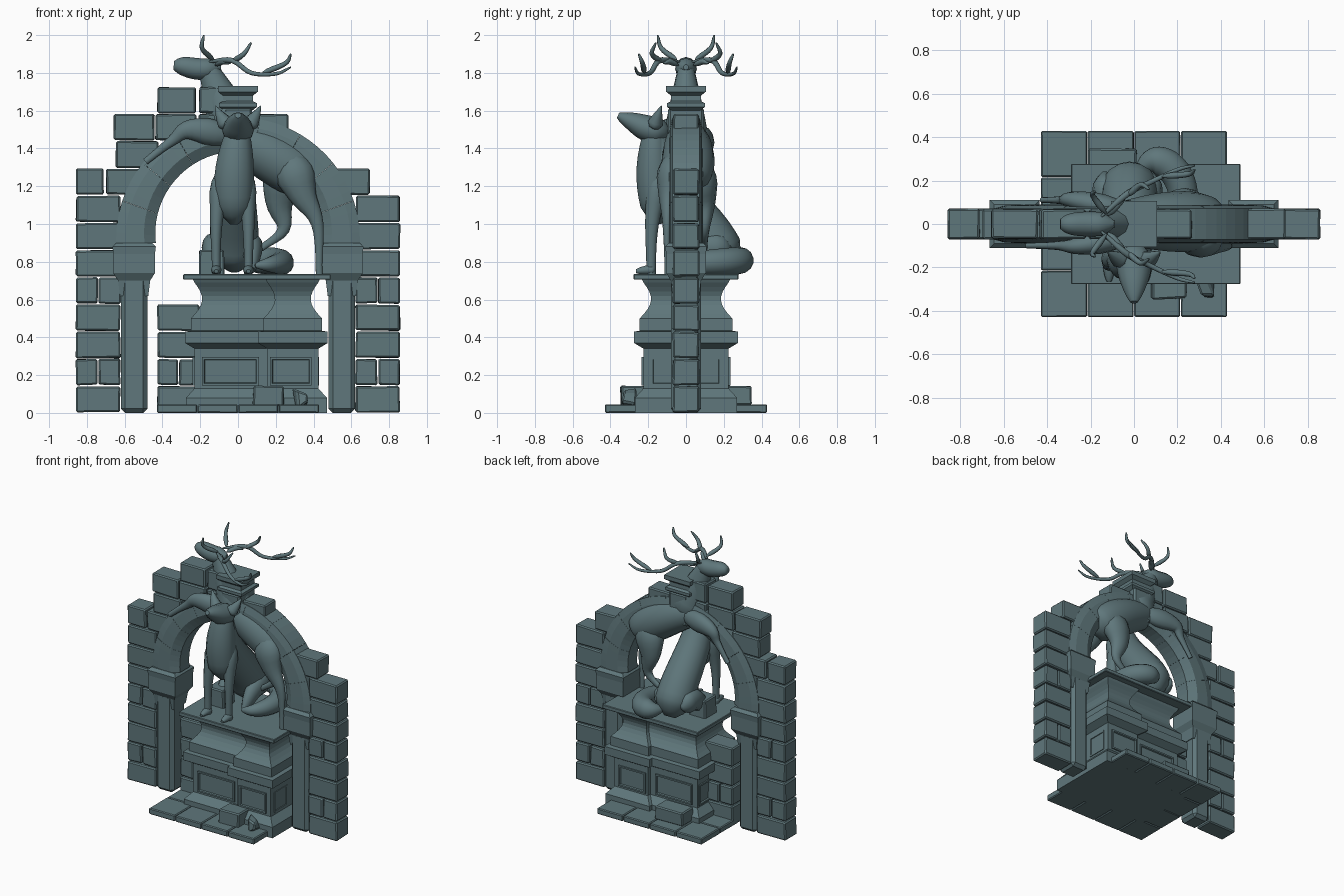
import bpy, bmesh, random
from math import sin, cos, pi, radians
from mathutils import Vector

random.seed(4)
if "Cube" in bpy.data.objects:
    bpy.data.objects.remove(bpy.data.objects["Cube"])

stone = bpy.data.materials.new("weathered teal stone")
stone.use_nodes = True
stone.diffuse_color = (0.115, 0.185, 0.2, 1)
stone.node_tree.nodes["Principled BSDF"].inputs["Base Color"].default_value = stone.diffuse_color


def finish(name, bm, smooth=False, bevel=0):
    bmesh.ops.recalc_face_normals(bm, faces=bm.faces)
    mesh = bpy.data.meshes.new(name)
    bm.to_mesh(mesh)
    bm.free()
    obj = bpy.data.objects.new(name, mesh)
    bpy.context.collection.objects.link(obj)
    mesh.materials.append(stone)
    if bevel:
        modifier = obj.modifiers.new("worn edge", "BEVEL")
        modifier.width = bevel
        modifier.segments = 1
    if smooth:
        bpy.ops.object.select_all(action="DESELECT")
        obj.select_set(True)
        bpy.context.view_layer.objects.active = obj
        bpy.ops.object.shade_smooth_by_angle(angle=radians(50))


def skin(bm, rings):
    """Join equal rings of points into a closed surface."""
    loops = [[bm.verts.new(point) for point in ring] for ring in rings]
    for lower, upper in zip(loops, loops[1:]):
        for i in range(len(lower)):
            bm.faces.new((lower[i - 1], lower[i], upper[i], upper[i - 1]))
    bm.faces.new(loops[0])
    bm.faces.new(loops[-1])


def box(name, centre, size, bevel=0, jitter=0, panel_axis=None):
    bm = bmesh.new()
    bmesh.ops.create_cube(bm, size=1)
    for vert in bm.verts:
        vert.co = Vector([middle + corner * length + random.uniform(-jitter, jitter)
                          for corner, middle, length in zip(vert.co, centre, size)])
        vert.co.z = max(vert.co.z, 0)
    if panel_axis is not None:
        bm.normal_update()
        faces = [face for face in bm.faces if abs(face.normal[panel_axis]) > 0.9]
        bmesh.ops.inset_individual(bm, faces=faces, thickness=0.016)
        bmesh.ops.inset_individual(bm, faces=faces, thickness=0.008, depth=-0.014)
    finish(name, bm, bevel=bevel)


def moulding(name, centre_x, half_x, half_y, profile):
    """Rectangular stack; the profile holds (outward offset, height)."""
    bm = bmesh.new()
    corners = ((-1, -1), (1, -1), (1, 1), (-1, 1))
    skin(bm, [[(centre_x + a * (half_x + out), b * (half_y + out), z) for a, b in corners]
              for out, z in profile])
    finish(name, bm)


def limb(name, points, start, end, bulge=0, taper=1, flat=1, side=(0, 1, 0), sides=12, steps=5):
    """Smooth tube with a rounded start; its radius runs to end, swelling in the middle."""
    points = [Vector(point) for point in points]
    ends = [points[0] * 2 - points[1]] + points + [points[-1] * 2 - points[-2]]
    path = []
    for a, b, c, d in zip(ends, ends[1:], ends[2:], ends[3:]):
        for k in range(steps):
            t = k / steps
            path.append(b + ((c - a) * t + (a * 2 - b * 5 + c * 4 - d) * t ** 2
                             + (b * 3 - a - c * 3 + d) * t ** 3) / 2)
    path.append(points[-1])
    rings = []
    last = len(path) - 1
    for i, centre in enumerate(path):
        t = i / last
        radius = end + (start - end) * (1 - t) ** taper + bulge * max(sin(pi * t), 0) ** 0.7
        radius *= min(1, 0.1 + 5 * t) ** 0.5
        along = (path[min(i + 1, last)] - path[max(i - 1, 0)]).normalized()
        across = Vector(side)
        across = (across - along * across.dot(along)).normalized() * radius * flat
        over = along.cross(across) / flat
        angles = [2 * pi * k / sides for k in range(sides)]
        rings.append([centre + across * cos(angle) + over * sin(angle) for angle in angles])
    bm = bmesh.new()
    skin(bm, rings)
    finish(name, bm, smooth=True)


COURSE = 0.144
WALL = 0.86


def course(row, start, end, count=1):
    """One row of wall blocks sharing a run evenly."""
    width = (end - start) / count
    for k in range(count):
        box("wall_block", (start + width * (k + 0.5), 0, COURSE * (row + 0.5)),
            (width - 0.006, 0.138, COURSE - 0.007), bevel=0.008, jitter=0.003)


# Paved base with fallen stones
paver = WALL / 4
for i in range(4):
    for j in range(4):
        box("paving_stone", ((i - 1.5) * paver, (j - 1.5) * paver, 0.022),
            (paver - 0.003, paver - 0.003, 0.045), bevel=0.006, jitter=0.001)
box("front_fallen_stone", (0.16, -0.28, 0.09), (0.16, 0.13, 0.1), bevel=0.008, jitter=0.005)
box("back_fallen_stone", (-0.1, 0.28, 0.09), (0.22, 0.13, 0.1), bevel=0.008, jitter=0.005)
box("rubble", (0.33, -0.3, 0.08), (0.06, 0.06, 0.08), bevel=0.01, jitter=0.02)

# Pedestal with a projecting half and a hollow curved frieze
plinth = [(0.045, 0), (0.045, 0.08), (0, 0.13), (0, 0.34), (0.05, 0.37), (0.05, 0.43)]
frieze = [(0.02 - 0.02 * k / 8 - 0.05 * sin(pi * k / 8), 0.5 + 0.19 * k / 8) for k in range(9)]
profile = plinth + [(0.02, 0.435)] + frieze + [(0.01, 0.71)]
moulding("pedestal_body", 0.095, 0.325, 0.195, profile)
moulding("pedestal_projection", 0.29, 0.135, 0.225, profile)
box("pedestal_slab", (0.1, 0, 0.72), (0.78, 0.555, 0.03), bevel=0.004)
box("body_panels", (-0.04, 0, 0.22), (0.3, 0.41, 0.15), panel_axis=1)
box("projection_panels", (0.28, 0, 0.22), (0.22, 0.47, 0.15), panel_axis=1)
for side in (-1, 1):
    box("end_panels", (0.095, side * 0.11, 0.22), (0.67, 0.15, 0.15), panel_axis=0)

# Side piers, pillars and capitals
pillar = 0.55
for side, word in ((-1, "right"), (1, "left")):
    for row in range(8):
        inner, outer = sorted((side * 0.62, side * WALL))
        course(row, inner, outer, 2 if row in (1, 4) else 1)
    box(word + "_pillar", (side * pillar, 0, 0.36), (0.14, 0.16, 0.72), bevel=0.022)
    moulding(word + "_capital", side * pillar, 0.075, 0.07,
             ((0, 0.62), (0.01, 0.7), (0.035, 0.74), (0.035, 0.84), (0.04, 0.88), (0.02, 0.9)))

# Broken stepped courses above, and the low wall beside the pedestal
course(8, -WALL, -0.71)
course(8, -0.7, -0.5)
course(9, -0.65, -0.42)
course(10, -0.66, -0.22, 2)
course(10, -0.21, -0.08)
course(11, -0.43, -0.22)
course(11, -0.21, -0.08)
course(8, 0.5, 0.7)
course(10, 0.08, 0.27)
for row in range(4):
    course(row, -0.43, -0.2, 2 if row == 1 else 1)
course(5, -0.21, -0.07)

# Arch of wedge stones, rising slightly to a point
count, cuts = 9, 4
for n in range(count):
    rings = []
    for k in range(cuts + 1):
        angle = pi * (n + 0.002 + 0.996 * k / cuts) / count
        inner, outer = 0.435 + 0.05 * sin(angle), 0.645 + 0.02 * sin(angle)
        half = [(outer, 0.072), (outer - 0.05, 0.085), (inner + 0.06, 0.09), (inner, 0.055)]
        section = half + [(radius, -y) for radius, y in reversed(half)]
        rings.append([(r * cos(angle), y, 0.9 + r * sin(angle)) for r, y in section])
    bm = bmesh.new()
    skin(bm, rings)
    finish("arch_stone", bm)
box("keystone", (0, 0, 1.5), (0.15, 0.19, 0.23), bevel=0.012)
moulding("keystone_cap", 0, 0.075, 0.075, ((0, 1.6), (0.025, 1.62), (0.025, 1.64), (0.005, 1.65),
                                            (0.005, 1.68), (0.03, 1.7), (0.03, 1.73)))

# Stag trunk, neck, head and tail
limb("stag_body", [(0.39, 0, 1.2), (0.3, 0.01, 1.28), (0.1, 0.01, 1.4), (-0.18, 0, 1.51)],
     start=0.06, end=0.05, bulge=0.085, sides=16)
limb("stag_neck", [(0.01, 0, 1.42), (-0.08, 0, 1.64), (-0.16, 0, 1.83)], start=0.15, end=0.05, flat=0.85)
limb("stag_head", [(-0.09, 0, 1.83), (-0.2, 0, 1.82), (-0.29, 0, 1.835), (-0.34, 0, 1.84)],
     start=0.045, end=0.022, bulge=0.022)
limb("stag_tail", [(0.34, 0, 1.3), (0.4, 0, 1.24), (0.4, 0, 1.18)], start=0.025, end=0.004)

# Mirrored ears and antlers
beam = [(-0.15, 0.035, 1.86), (-0.03, 0.14, 1.865), (0.07, 0.19, 1.8), (0.2, 0.25, 1.795), (0.28, 0.27, 1.83)]
brow = [(-0.13, 0.05, 1.87), (-0.19, 0.13, 1.93), (-0.18, 0.15, 2)]
middle = [(-0.03, 0.13, 1.86), (0.03, 0.18, 1.9), (0.07, 0.16, 1.96)]
crown = [(0.13, 0.22, 1.8), (0.25, 0.23, 1.85), (0.28, 0.25, 1.9)]
for side, word in ((-1, "right"), (1, "left")):
    limb(word + "_stag_ear", [(-0.12, side * 0.04, 1.84), (-0.08, side * 0.09, 1.86),
                              (-0.04, side * 0.12, 1.85)],
         start=0.012, end=0.003, bulge=0.012, flat=0.8, side=(0, 0, 1))
    for part, points in (("beam", beam), ("brow_tine", brow), ("middle_tine", middle), ("crown", crown)):
        limb(word + "_antler_" + part, [(x, side * y, z) for x, y, z in points],
             start=0.017, end=0.004, taper=0.6, side=(0.2, 1, 0.3), sides=8)

# Stag legs
legs = {
    "near_hind_leg": [(0.27, -0.06, 1.36), (0.34, -0.09, 1.16), (0.42, -0.1, 1), (0.43, -0.1, 0.735)],
    "far_hind_leg": [(0.26, 0.07, 1.34), (0.22, 0.1, 1.12), (0.24, 0.1, 0.97), (0.12, 0.1, 0.87)],
    "near_foreleg": [(-0.03, -0.06, 1.46), (-0.25, -0.1, 1.5), (-0.35, -0.1, 1.44), (-0.49, -0.1, 1.33)],
    "far_foreleg": [(-0.03, 0.06, 1.46), (-0.27, 0.11, 1.43), (-0.33, 0.11, 1.35), (-0.42, 0.11, 1.22)],
}
for name, points in legs.items():
    limb(name, points, start=0.15 if "hind" in name else 0.1, end=0.018, taper=2, flat=0.75)

# Seated fox: trunk, chest and head
X = (1, 0, 0)
limb("fox_trunk", [(-0.02, 0.22, 0.76), (-0.02, 0.12, 0.94), (-0.02, -0.1, 1.24), (0, -0.17, 1.52)],
     start=0.12, end=0.04, bulge=0.04, side=X, sides=16)
limb("fox_chest", [(-0.02, -0.14, 1), (-0.02, -0.17, 1.25), (0, -0.17, 1.5)],
     start=0.07, end=0.05, bulge=0.035, flat=1.1, side=X, sides=14)
limb("fox_head", [(0, -0.09, 1.48), (0, -0.2, 1.505), (0, -0.28, 1.54), (0, -0.36, 1.575)],
     start=0.07, end=0.015, bulge=0.02, flat=1.15, side=X)

# Fox ears, forelegs, paws and haunches
for side, word in ((-1, "right"), (1, "left")):
    limb(word + "_fox_ear", [(side * 0.05, -0.17, 1.51), (side * 0.09, -0.15, 1.57),
                             (side * 0.12, -0.13, 1.625)],
         start=0.05, end=0.003, flat=1.1, side=X, sides=8)
    x = side * 0.085 - 0.03
    limb(word + "_fox_foreleg", [(x * 0.8, -0.14, 1.28), (x, -0.18, 1), (x, -0.185, 0.735)],
         start=0.07, end=0.025, taper=2, flat=0.9, side=X)
    limb(word + "_fox_paw", [(x, -0.16, 0.757), (x, -0.2, 0.757), (x, -0.265, 0.75)],
         start=0.02, end=0.01, bulge=0.01, flat=1.1, side=X)
    hip = x + side * 0.02
    limb(word + "_fox_haunch", [(hip, 0.24, 0.86), (hip, 0.1, 0.87), (hip, -0.04, 0.755)],
         start=0.05, end=0.02, bulge=0.04, flat=0.75, side=X)

# Bushy tail curling around on the slab
curl = [radians(130 - 32 * k) for k in range(8)]
limb("fox_tail", [(0.1 + 0.13 * cos(a), 0.1 + 0.19 * sin(a), 0.815 - 0.005 * k) for k, a in enumerate(curl)],
     start=0.05, end=0.01, bulge=0.04, side=(0, 0, 1), sides=14)
